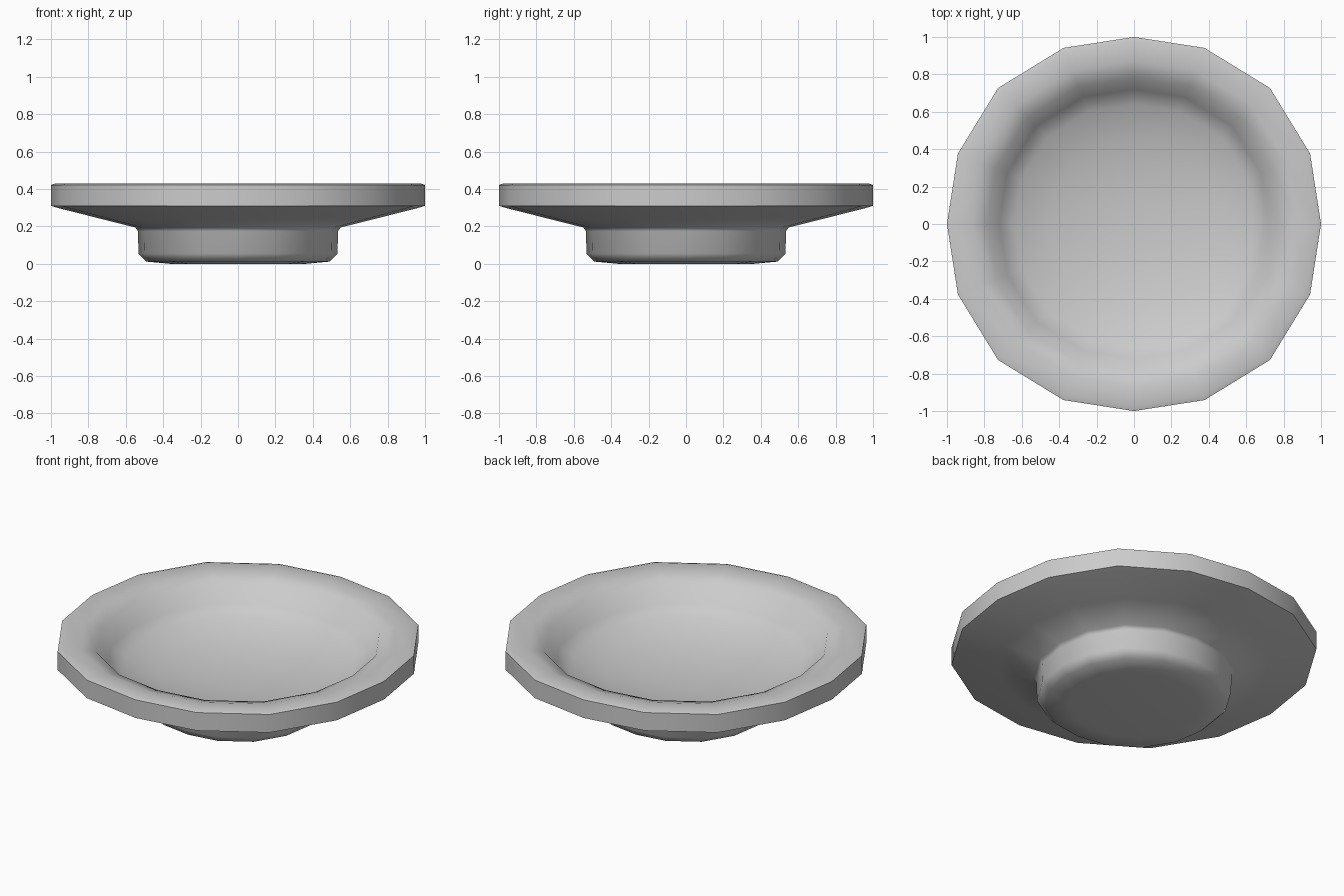
import bpy, bmesh
from math import cos, sin, pi, radians

if "Cube" in bpy.data.objects:
    bpy.data.objects.remove(bpy.data.objects["Cube"])

SIDES = 16

# Half section (radius, height): underside centre -> foot -> rim -> bowl centre
profile = [
    (0.36, 0.0), (0.49, 0.012), (0.532, 0.055), (0.535, 0.175), (0.55, 0.195),
    (0.75, 0.245), (0.96, 0.298), (1.0, 0.31), (1.0, 0.422), (0.975, 0.43),
    (0.87, 0.425), (0.785, 0.40), (0.72, 0.295), (0.64, 0.248),
    (0.45, 0.19), (0.25, 0.16), (0.1, 0.15),
]

bm = bmesh.new()


def ring(r, z):
    # slightly squared-off circle
    verts = []
    for i in range(SIDES):
        a = 2 * pi * i / SIDES
        k = r * (1 + 0.014 * (1 - cos(4 * a)))
        turn = a - 0.012 * sin(4 * a)
        verts.append(bm.verts.new((min(1, max(-1, k * cos(turn))),
                                   min(1, max(-1, k * sin(turn))), z)))
    return verts


# Lathed dish surface
rings = [ring(r, z) for r, z in profile]
for lo, hi in zip(rings, rings[1:]):
    for i in range(SIDES):
        j = (i + 1) % SIDES
        bm.faces.new((lo[i], lo[j], hi[j], hi[i]))

# Closed base and bowl floor
bm.faces.new(rings[0][::-1])
bm.faces.new(rings[-1])
bmesh.ops.recalc_face_normals(bm, faces=bm.faces)

mesh = bpy.data.meshes.new("footed_dish")
bm.to_mesh(mesh)
bm.free()
dish = bpy.data.objects.new("footed_dish", mesh)
bpy.context.collection.objects.link(dish)

# Smooth everywhere except the crisp lower rim edge
bpy.context.view_layer.objects.active = dish
dish.select_set(True)
bpy.ops.object.shade_smooth_by_angle(angle=radians(72))
